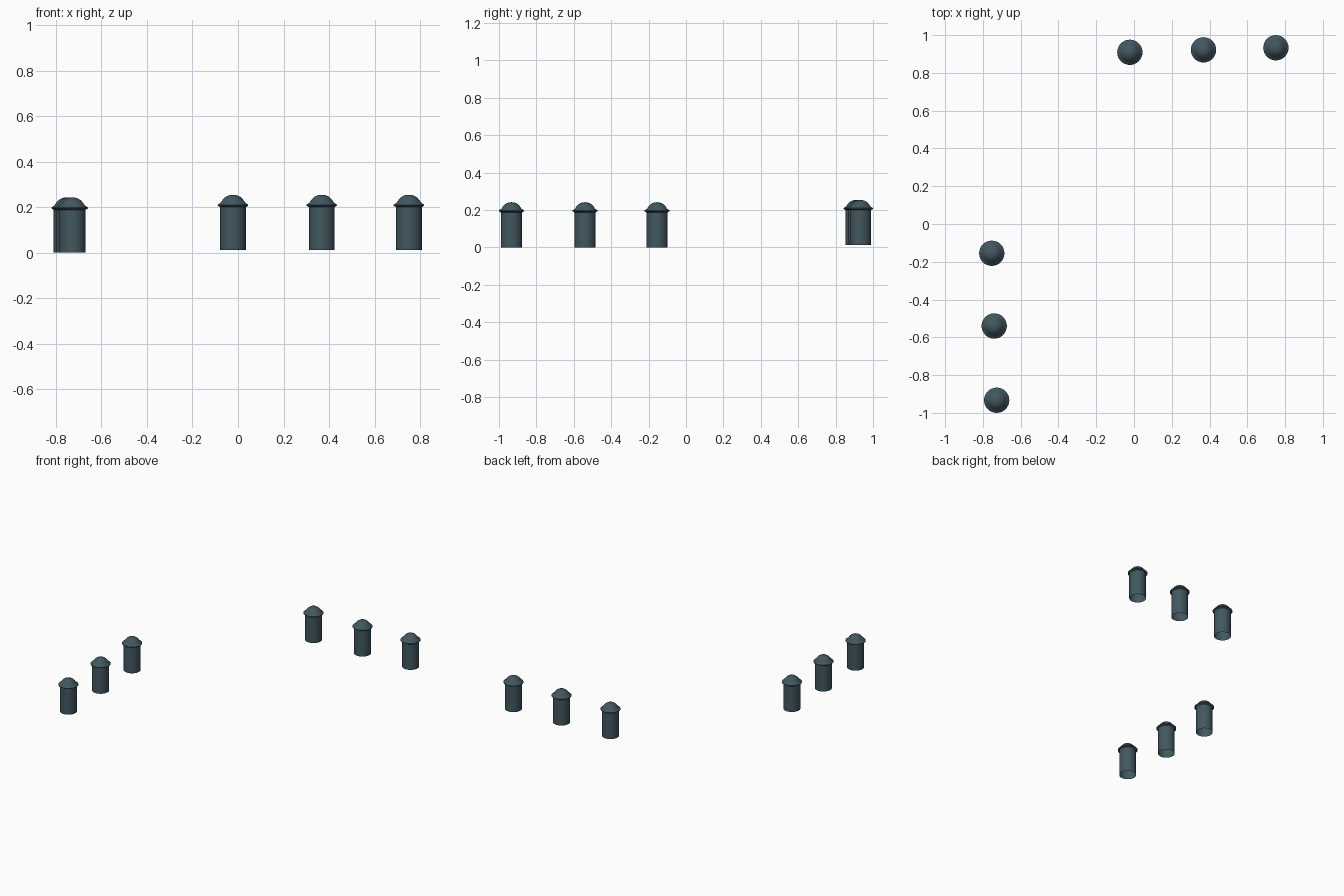
import bpy, bmesh, math

if "Cube" in bpy.data.objects:
    bpy.data.objects.remove(bpy.data.objects["Cube"])

SEGMENTS = 32

# Dark slate paint
paint = bpy.data.materials.new("dark_slate")
paint.diffuse_color = (0.055, 0.095, 0.115, 1)
paint.use_nodes = True
paint.node_tree.nodes["Principled BSDF"].inputs["Base Color"].default_value = paint.diffuse_color

# Half profile (radius, height): open foot, straight post, flared rim, domed cap
PROFILE = [(0.057, 0.0), (0.057, 0.188), (0.067, 0.194), (0.067, 0.198),
           (0.053, 0.208), (0.046, 0.219), (0.036, 0.230),
           (0.025, 0.237), (0.013, 0.241), (0.0, 0.242)]


def bollard_mesh():
    bm = bmesh.new()
    verts = [bm.verts.new((r, 0, z)) for r, z in PROFILE]
    edges = [bm.edges.new(pair) for pair in zip(verts, verts[1:])]
    bmesh.ops.spin(bm, geom=verts + edges, cent=(0, 0, 0), axis=(0, 0, 1),
                   angle=math.tau, steps=SEGMENTS, use_duplicate=False)
    bmesh.ops.remove_doubles(bm, verts=bm.verts, dist=0.0005)
    bmesh.ops.recalc_face_normals(bm, faces=bm.faces)
    mesh = bpy.data.meshes.new("bollard")
    bm.to_mesh(mesh)
    bm.free()
    mesh.materials.append(paint)
    return mesh


def bollard_row(name, spots, z):
    for i, (x, y) in enumerate(spots, 1):
        ob = bpy.data.objects.new(f"{name}_bollard_{i}", bollard_mesh())
        ob.location = (x, y, z)
        bpy.context.collection.objects.link(ob)
        bpy.ops.object.select_all(action='DESELECT')
        ob.select_set(True)
        bpy.context.view_layer.objects.active = ob
        bpy.ops.object.shade_smooth_by_angle(angle=math.radians(30))


# Two slightly skewed rows, the back one on slightly higher ground
bollard_row("left", [(-0.753, -0.155), (-0.740, -0.540), (-0.727, -0.933)], 0.0)
bollard_row("back", [(-0.022, 0.909), (0.368, 0.922), (0.751, 0.933)], 0.012)
